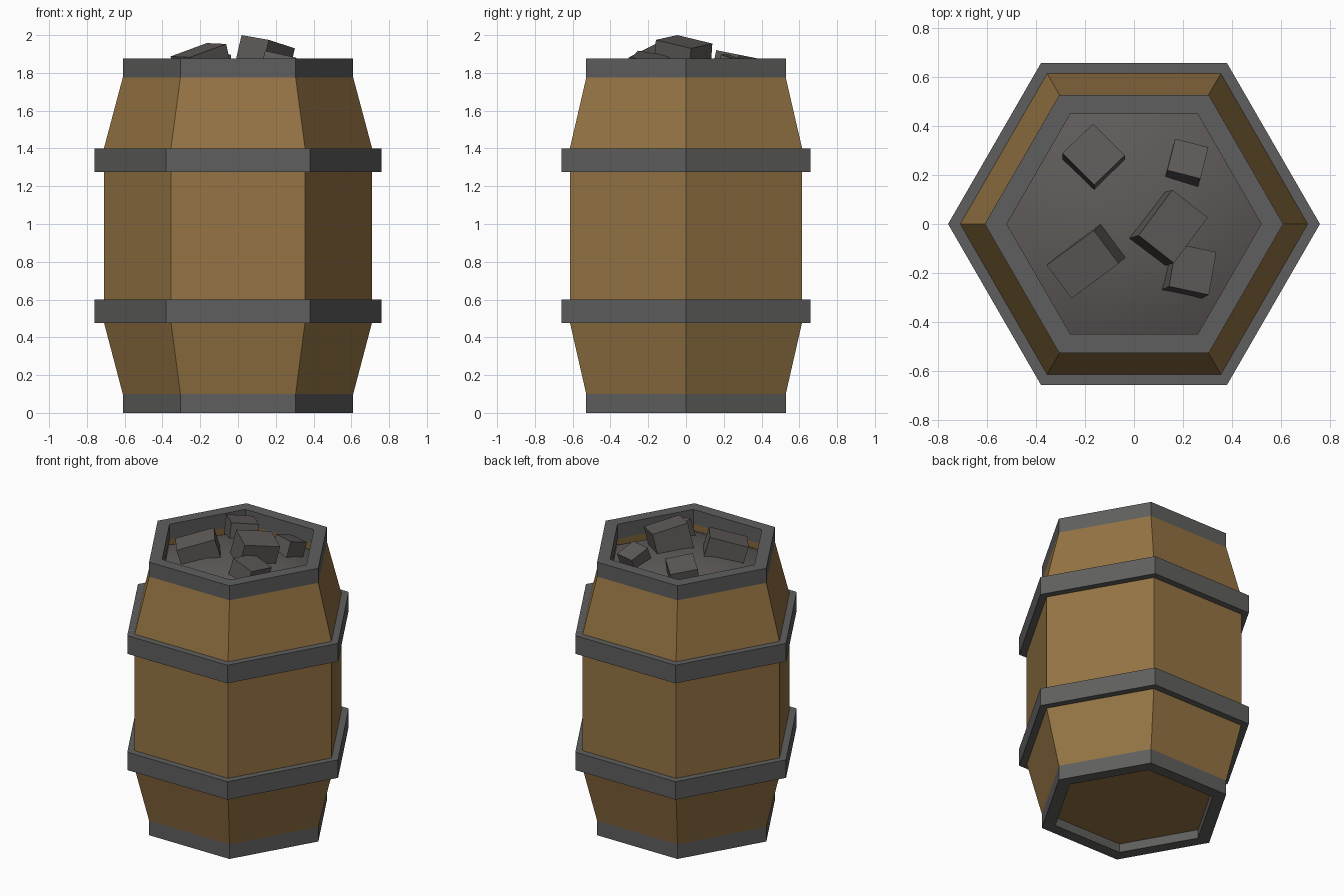
import bpy, bmesh, math
from mathutils import Vector, Matrix

if "Cube" in bpy.data.objects:
    bpy.data.objects.remove(bpy.data.objects["Cube"])


def material(name, rgb):
    m = bpy.data.materials.new(name)
    m.diffuse_color = (*rgb, 1)
    m.use_nodes = True
    m.node_tree.nodes["Principled BSDF"].inputs["Base Color"].default_value = m.diffuse_color
    return m


wood = material("brown wood", (0.30, 0.175, 0.058))
metal = material("grey iron", (0.115, 0.114, 0.113))
coal = material("dark coal", (0.112, 0.102, 0.098))


def finish(name, bm, mats):
    bmesh.ops.recalc_face_normals(bm, faces=bm.faces[:])
    mesh = bpy.data.meshes.new(name)
    bm.to_mesh(mesh)
    bm.free()
    for m in mats:
        mesh.materials.append(m)
    ob = bpy.data.objects.new(name, mesh)
    bpy.context.collection.objects.link(ob)
    return ob


def lathe(name, profile, mats, closed=False, rule=None):
    """Six-sided sweep of (radius, z) points; radius 0 closes to the axis."""
    bm = bmesh.new()
    rings = []
    for r, z in profile:
        if r == 0:
            rings.append([bm.verts.new((0, 0, z))] * 6)
        else:
            rings.append([bm.verts.new((r * math.cos(k * math.pi / 3),
                                        r * math.sin(k * math.pi / 3), z)) for k in range(6)])
    pairs = list(zip(rings, rings[1:])) + ([(rings[-1], rings[0])] if closed else [])
    for a, b in pairs:
        for k in range(6):
            j = (k + 1) % 6
            vs = list(dict.fromkeys((a[k], a[j], b[j], b[k])))
            f = bm.faces.new(vs)
            if rule:
                f.material_index = rule(f.calc_center_median())
    return finish(name, bm, mats)


# Barrel shell: iron end bands above and below, wood between
H = 1.875
lathe("barrel_body",
      [(0, 0.06), (0.52, 0.06), (0.52, 0), (0.61, 0), (0.61, 0.10), (0.71, 0.48),
       (0.71, 1.40), (0.61, 1.775), (0.61, H), (0.52, H), (0.52, 1.775), (0.53, 1.70)],
      [wood, metal],
      rule=lambda c: int((c.z < 0.1 and c.xy.length > 0.42) or c.z > 1.775))

# Two protruding hoops
for name, z0, z1 in (("lower_hoop", 0.477, 0.60), ("upper_hoop", 1.275, 1.40)):
    lathe(name, [(0.70, z0), (0.76, z0), (0.76, z1), (0.70, z1)], [metal], closed=True)

# Rounded heap of coal filling the barrel
heap = lathe("coal_heap", [(0.525, 1.73), (0.40, 1.785), (0.22, 1.825), (0, 1.84)], [coal])
for p in heap.data.polygons:
    p.use_smooth = True

# Coal lumps: top centre, size, turn in degrees, slope of top in x and y
lumps = [
    ((0.16, -0.01, 1.965), (0.236, 0.185, 0.20), 52, (-0.23, -0.07)),
    ((-0.21, -0.165, 1.92), (0.25, 0.17, 0.20), 37, (0.22, 0.20)),
    ((-0.165, 0.285, 1.895), (0.185, 0.175, 0.17), -46, (0.0, -0.20)),
    ((0.22, 0.267, 1.875), (0.14, 0.14, 0.14), -14, (-0.10, -0.33)),
    ((0.24, -0.185, 1.885), (0.17, 0.18, 0.16), -10, (-0.25, -0.12)),
]
for i, (top, size, turn, (sx, sy)) in enumerate(lumps):
    n = Vector((-sx, -sy, 1)).normalized()
    t = math.radians(turn)
    u = Vector((math.cos(t), math.sin(t), 0))
    u = (u - n * u.dot(n)).normalized()
    v = n.cross(u)
    rot = Matrix((u, v, n)).transposed().to_4x4()
    place = (Matrix.Translation(Vector(top)) @ rot @
             Matrix.Translation((0, 0, -size[2] / 2)) @ Matrix.Diagonal((*size, 1)))
    bm = bmesh.new()
    bmesh.ops.create_cube(bm, size=1, matrix=place)
    finish(f"coal_lump_{i + 1}", bm, [coal])
